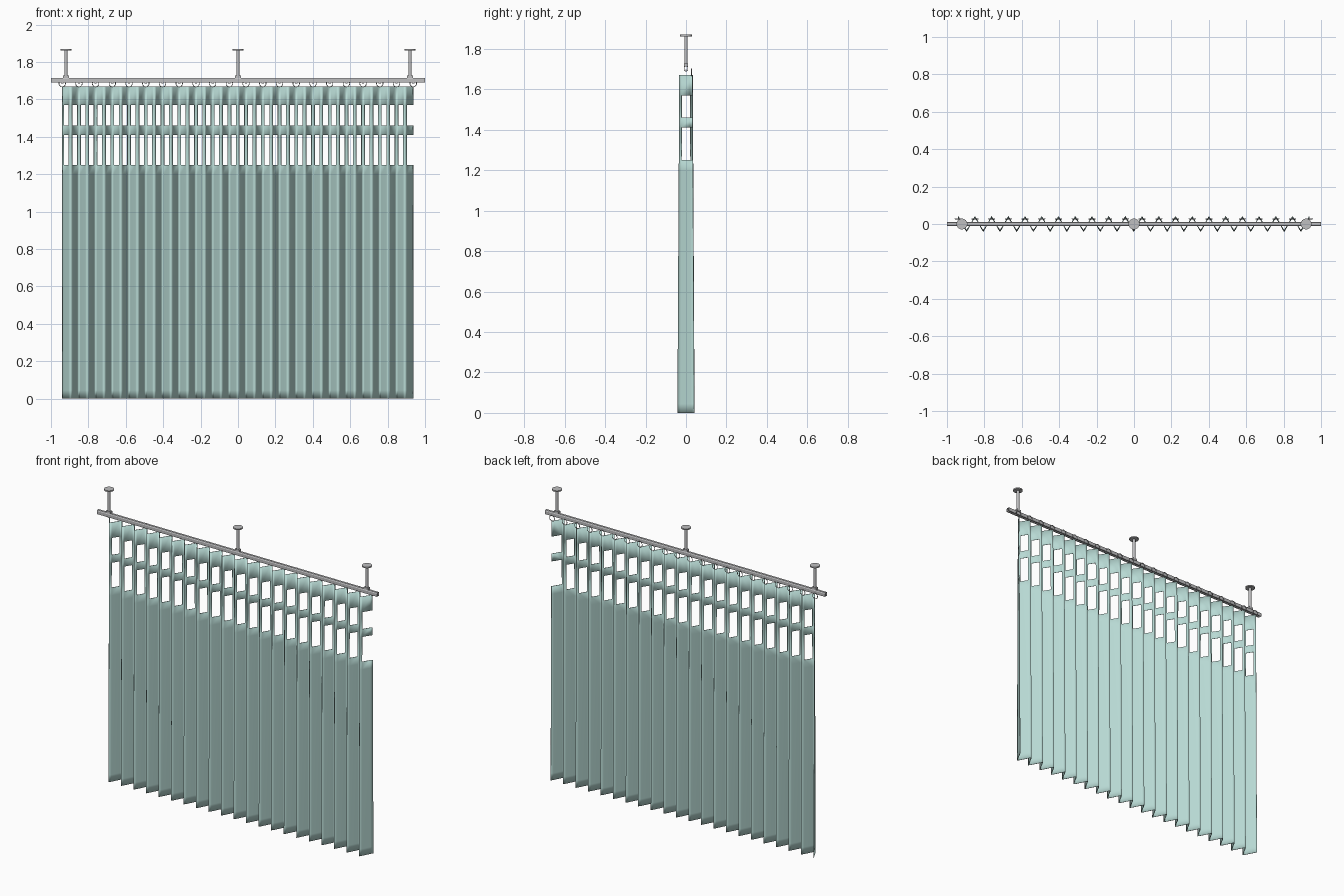
import bpy, bmesh, math

cube = bpy.data.objects.get("Cube")
if cube:
    bpy.data.objects.remove(cube, do_unlink=True)


def material(name, color, metallic=0.0):
    m = bpy.data.materials.new(name)
    m.use_nodes = True
    m.diffuse_color = color
    bsdf = m.node_tree.nodes["Principled BSDF"]
    bsdf.inputs["Base Color"].default_value = color
    return m


FABRIC = material("pale teal fabric", (0.48, 0.70, 0.66, 1))
METAL = material("light grey metal", (0.52, 0.52, 0.53, 1))


def add_object(name, bm, mat):
    mesh = bpy.data.meshes.new(name)
    bm.to_mesh(mesh)
    bm.free()
    mesh.materials.append(mat)
    ob = bpy.data.objects.new(name, mesh)
    bpy.context.collection.objects.link(ob)
    return ob


def smooth(ob, angle=None):
    bpy.ops.object.select_all(action='DESELECT')
    ob.select_set(True)
    bpy.context.view_layer.objects.active = ob
    if angle is None:
        bpy.ops.object.shade_smooth()
    else:
        bpy.ops.object.shade_smooth_by_angle(angle=math.radians(angle))


def box(name, size, loc):
    bm = bmesh.new()
    bmesh.ops.create_cube(bm, size=1)
    bmesh.ops.scale(bm, vec=size, verts=bm.verts)
    bmesh.ops.translate(bm, vec=loc, verts=bm.verts)
    return add_object(name, bm, METAL)


def cylinder(name, radius, z0, z1, x):
    bm = bmesh.new()
    bmesh.ops.create_cone(bm, cap_ends=True, segments=24, radius1=radius,
                          radius2=radius, depth=z1 - z0)
    bmesh.ops.translate(bm, vec=(x, 0, (z0 + z1) / 2), verts=bm.verts)
    smooth(add_object(name, bm, METAL), 40)


# Pleated curtain: zigzag sheet with two rows of openings between the folds
FOLDS = 21
LEFT, RIGHT = -0.94, 0.937
HALF = (RIGHT - LEFT) / (2 * FOLDS)
ROWS = [0, 0.045, 1.2, 1.25, 1.41, 1.46, 1.57, 1.67]
OPEN_ROWS = (3, 5)

columns = []
for i in range(2 * FOLDS):
    side = 1 if i % 2 == 0 else -1
    for t, y in ((0, 1), (0.2, 0.64), (0.8, -0.64)):
        columns.append((LEFT + (i + t) * HALF, side * y))
columns.append((RIGHT, 1))

bm = bmesh.new()
grid = []
for z in ROWS:
    depth = 0.041 - 0.009 * z / ROWS[-1]
    grid.append([bm.verts.new((x, y * depth, z)) for x, y in columns])
last = len(columns) - 2
for r in range(len(ROWS) - 1):
    for c in range(last + 1):
        if r in OPEN_ROWS and (c % 3 == 1 or c == last):
            continue
        bm.faces.new((grid[r][c], grid[r][c + 1],
                      grid[r + 1][c + 1], grid[r + 1][c]))
curtain = add_object("curtain", bm, FABRIC)
solid = curtain.modifiers.new("thickness", 'SOLIDIFY')
solid.thickness = 0.003
solid.offset = 0
smooth(curtain)

# Rail: channel open at the bottom, extruded along x
half = [(0.004, 1.69), (0.011, 1.69), (0.011, 1.709), (0.007, 1.715)]
inner = [(0.005, 1.712), (0.008, 1.708), (0.008, 1.693), (0.004, 1.693)]
profile = (half + [(-y, z) for y, z in reversed(half)]
           + [(-y, z) for y, z in reversed(inner)] + inner)
bm = bmesh.new()
ends = [[bm.verts.new((x, y, z)) for y, z in profile] for x in (-1, 1)]
n = len(profile)
for i in range(n):
    j = (i + 1) % n
    bm.faces.new((ends[0][i], ends[0][j], ends[1][j], ends[1][i]))
for end in ends:
    bm.faces.new(end)
bmesh.ops.recalc_face_normals(bm, faces=bm.faces)
add_object("rail", bm, METAL)

# Rings at every rear fold, each with a small glider under the rail
for i in range(FOLDS + 1):
    x = LEFT + 2 * i * HALF
    bpy.ops.mesh.primitive_torus_add(
        major_radius=0.0175, minor_radius=0.0018, major_segments=24,
        minor_segments=8, location=(x, 0.027, 1.685),
        rotation=(math.pi / 2, 0, 0))
    ring = bpy.context.object
    ring.name = "curtain_ring"
    ring.data.materials.append(METAL)
    smooth(ring)
    box("ring_glider", (0.012, 0.007, 0.014), (x, 0, 1.692))

# Ceiling hangers: clamp, rod and mounting disc
for x in (-0.92, 0, 0.92):
    box("hanger_clamp", (0.032, 0.02, 0.014), (x, 0, 1.721))
    cylinder("hanger_rod", 0.0085, 1.72, 1.865, x)
    cylinder("ceiling_disc", 0.029, 1.862, 1.87, x)
